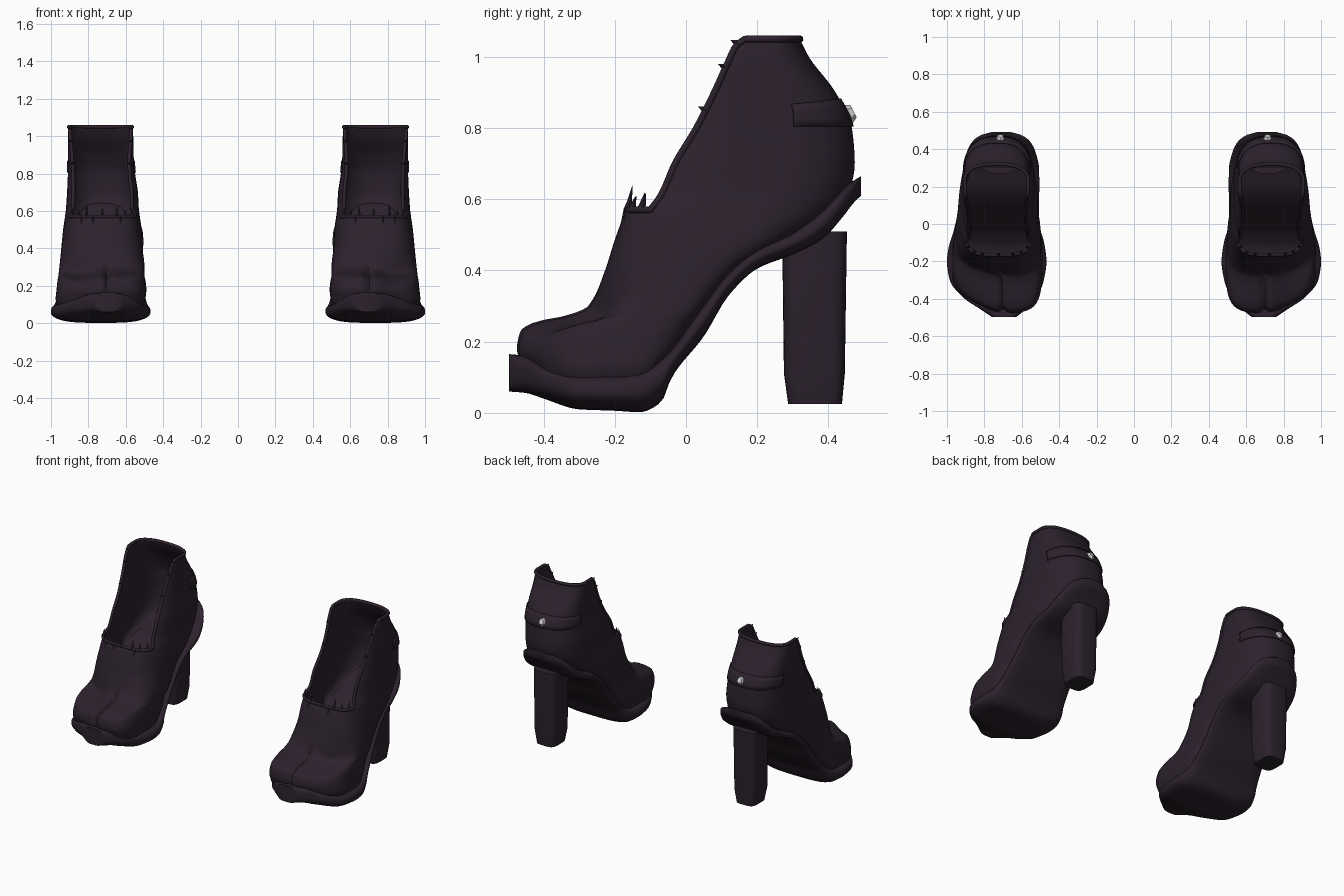
import bpy, bmesh, math
from mathutils import Vector

if "Cube" in bpy.data.objects:
    bpy.data.objects.remove(bpy.data.objects["Cube"])

def material(name, rgb):
    m = bpy.data.materials.new(name)
    m.diffuse_color = (*rgb, 1)
    m.use_nodes = True
    m.node_tree.nodes["Principled BSDF"].inputs["Base Color"].default_value = m.diffuse_color
    return m

LEATHER = material("dark plum leather", (0.025, 0.0155, 0.0265))
SILVER = material("pale silver", (0.62, 0.62, 0.64))

# Horizontal slices of the boot: height, front y, back y, inner x, outer x
SLICES = [
    (0.08, -0.44, -0.08, 0.51, 0.96), (0.13, -0.46, -0.06, 0.495, 0.975),
    (0.18, -0.475, -0.02, 0.49, 0.97), (0.23, -0.465, 0.01, 0.495, 0.965),
    (0.255, -0.425, 0.03, 0.50, 0.96), (0.275, -0.33, 0.045, 0.50, 0.958),
    (0.30, -0.275, 0.06, 0.50, 0.955), (0.40, -0.228, 0.15, 0.51, 0.945),
    (0.50, -0.195, 0.33, 0.515, 0.935), (0.57, -0.165, 0.43, 0.525, 0.925),
    (0.61, -0.11, 0.455, 0.53, 0.92), (0.70, -0.07, 0.474, 0.535, 0.914),
    (0.80, -0.01, 0.466, 0.55, 0.91), (0.90, 0.04, 0.42, 0.558, 0.91),
    (1.00, 0.085, 0.345, 0.56, 0.91), (1.05, 0.11, 0.32, 0.565, 0.905)]
# Open front edge of the collar: height, y
EDGE = [(0.57, -0.10), (0.61, -0.07), (0.70, -0.03), (0.80, 0.03), (0.90, 0.08),
        (1.00, 0.125), (1.03, 0.14), (1.05, 0.165)]
# Sole stations: y, bottom z, top z, inner x, outer x
SOLE = [
    (-0.497, 0.06, 0.165, 0.63, 0.76), (-0.45, 0.056, 0.16, 0.57, 0.83),
    (-0.40, 0.04, 0.135, 0.525, 0.905), (-0.30, 0.010, 0.115, 0.482, 0.985),
    (-0.20, 0.006, 0.115, 0.468, 1.0), (-0.13, 0.002, 0.125, 0.475, 0.992),
    (-0.07, 0.03, 0.16, 0.488, 0.975), (-0.04, 0.10, 0.185, 0.498, 0.965),
    (0.05, 0.215, 0.31, 0.508, 0.945), (0.12, 0.33, 0.40, 0.508, 0.935),
    (0.20, 0.405, 0.465, 0.506, 0.925), (0.30, 0.445, 0.51, 0.508, 0.91),
    (0.38, 0.485, 0.57, 0.525, 0.895), (0.44, 0.55, 0.63, 0.555, 0.865),
    (0.475, 0.595, 0.655, 0.60, 0.82), (0.492, 0.61, 0.665, 0.66, 0.76)]

def table(rows, v):
    """Smooth interpolation through the rows of a table."""
    v = min(max(v, rows[0][0]), rows[-1][0])
    k = max(i for i in range(len(rows) - 1) if rows[i][0] <= v + 1e-9)
    a, b = rows[k], rows[k + 1]
    p, q = rows[max(k - 1, 0)], rows[min(k + 2, len(rows) - 1)]
    h = b[0] - a[0]
    t = (v - a[0]) / h
    def slope(l, m, r, c):
        s = [(y[c] - x[c]) / (y[0] - x[0]) for x, y in ((l, m), (m, r)) if y is not x]
        if len(s) == 2 and s[0] * s[1] <= 0:
            return 0
        return s[0] if len(s) == 1 else 2 * s[0] * s[1] / (s[0] + s[1])
    out = []
    for c in range(1, len(a)):
        m0, m1 = slope(p, a, b, c) * h, slope(a, b, q, c) * h
        out.append((2*t**3 - 3*t**2 + 1) * a[c] + (t**3 - 2*t**2 + t) * m0
                   + (3*t**2 - 2*t**3) * b[c] + (t**3 - t**2) * m1)
    return out

def spow(v, p):
    return math.copysign(abs(v) ** p, v)

def blend(v, v0, v1, a, b):
    t = min(max((v - v0) / (v1 - v0), 0), 1)
    return a + (b - a) * t * t * (3 - 2 * t)

def power(z, front):
    return blend(z, 0.3, 0.6, 0.75, 0.48) if front else blend(z, 0.35, 0.6, 0.4, 0.82)

def boot_point(z, t, off=0.0):
    """Point on the boot surface; t = -90 deg is the front, +90 deg the back."""
    f, b, xi, xo = table(SLICES, z)
    cy = f + 0.57 * (b - f)
    front = math.sin(t) < 0
    p = power(z, front)
    h = (cy - f if front else b - cy) + off
    x = (xi + xo) / 2 + ((xo - xi) / 2 + off) * spow(math.cos(t), p)
    y = cy + h * spow(math.sin(t), p)
    if front and z < 0.46:        # big toe leads, split from the sloping outer toes
        lean = math.sin(t) ** 2
        k = blend(z, 0.27, 0.36, 1, 0)
        x -= 0.055 * blend(z, 0.25, 0.45, 1, 0) * lean
        split = math.exp(-((x - 0.70) / 0.017) ** 2)
        outer = blend(x, 0.70, 0.88, 0, 1)
        y += k * lean * (0.022 * split + 0.03 * outer)
        z -= blend(z, 0.14, 0.25, 0, 1) * blend(z, 0.28, 0.46, 1, 0) * lean * (
            0.018 * split + 0.04 * outer)
    return Vector((x, y, z))

def cut_angle(z, y):
    """Angle from straight ahead at which the slice reaches the given y."""
    f, b, _, _ = table(SLICES, z)
    cy = f + 0.57 * (b - f)
    front = y < cy
    s = spow((y - cy) / (cy - f if front else b - cy), 1 / power(z, front))
    return math.asin(min(max(s, -1), 1)) + math.pi / 2

def finish(name, bm, mat=LEATHER, thick=0, recalc=False, flat=False):
    if recalc:
        bmesh.ops.recalc_face_normals(bm, faces=bm.faces)
    me = bpy.data.meshes.new(name)
    bm.to_mesh(me)
    bm.free()
    ob = bpy.data.objects.new(name, me)
    bpy.context.collection.objects.link(ob)
    me.materials.append(mat)
    for poly in me.polygons:
        poly.use_smooth = not flat
    if not flat:
        me.set_sharp_from_angle(angle=math.radians(50))
    if thick:
        s = ob.modifiers.new("thickness", "SOLIDIFY")
        s.thickness, s.offset = thick, -1
    m = ob.modifiers.new("pair", "MIRROR")
    m.use_mirror_merge = False
    return ob

def bridge(bm, vs, n, closed):
    for a, b in zip(vs, vs[1:]):
        for j in range(n if closed else n - 1):
            k = (j + 1) % len(a)
            bm.faces.new((a[j], a[k], b[k], b[j]))

def loft(rings, closed=False, caps=False):
    bm = bmesh.new()
    vs = [[bm.verts.new(p) for p in r] for r in rings]
    bridge(bm, vs, len(rings[0]), closed)
    if caps:
        bm.faces.new(vs[0])
        bm.faces.new(vs[-1])
    return bm

def arc(z, cut, n, off=0.0):
    a0, a1 = -math.pi / 2 + cut, 1.5 * math.pi - cut
    return [boot_point(z, a0 + (a1 - a0) * i / (n - 1), off) for i in range(n)]

# Upper in one skin: closed foot part, then an ankle collar open at the front
N, F = 91, 60
c0 = cut_angle(0.57, -0.10)
def front_arc(z):
    return [boot_point(z, -math.pi / 2 - c0 + 2 * c0 * i / F) for i in range(F + 1)]
lower = [0.08 + 0.49 * i / 54 for i in range(55)]
heights = [0.57 + 0.48 * i / 36 for i in range(37)]
collar = [arc(z, cut_angle(z, table(EDGE, z)[0]), N) for z in heights]
bm = bmesh.new()
vs = [[bm.verts.new(p) for p in arc(z, c0, N) + front_arc(z)[1:-1]] for z in lower]
bridge(bm, vs, len(vs[0]), True)
top = [vs[-1][:N]] + [[bm.verts.new(p) for p in r] for r in collar[1:]]
bridge(bm, top, N, False)
finish("boot_upper", bm, thick=0.008)

# Piping round the opening
lip = front_arc(0.57)
path = ([r[-1] for r in reversed(collar)] + lip[1:-1] + [r[0] for r in collar]
        + collar[-1][1:-1])
piping = []
for i, p in enumerate(path):
    d = (path[(i + 1) % len(path)] - path[i - 1]).normalized()
    out = Vector((p.x - 0.73, p.y - 0.15, 0.08))
    u = (out - d * out.dot(d)).normalized()
    v = d.cross(u)
    piping.append([p + 0.01 * (u * math.cos(a) + v * math.sin(a))
                   for a in (k * math.pi / 4 for k in range(8))])
finish("opening_piping", loft(piping + piping[:1], closed=True), recalc=True)

# Ragged thread points on the lip and collar edges
bm = bmesh.new()
def spike(p, d, r=0.011):
    d = Vector(d)
    side = Vector((1, 0, 0))
    other = d.cross(side).normalized()
    base = [bm.verts.new(p + r * (side * math.cos(a) + other * math.sin(a)))
            for a in (k * math.tau / 4 for k in range(4))]
    tip = bm.verts.new(p + d)
    bm.faces.new(base)
    for k in range(4):
        bm.faces.new((base[k], base[(k + 1) % 4], tip))
for i, h in zip((7, 17, 25, 30, 36, 44, 54), (0.05, 0.04, 0.06, 0.05, 0.07, 0.04, 0.05)):
    spike(lip[i], (0, 0.012, h))
for i in (22, 32, 41):
    spike(lip[i], (0, -0.022, -0.055))
for k in (21, 30, 35):
    for end in (0, -1):
        spike(collar[k][end], (0, -0.022, 0.01))
finish("thread_points", bm, recalc=True, flat=True)

# Sole running from toe platform up the arch to the heel seat, domed below
rings = []
for i in range(67):
    y = SOLE[0][0] + (SOLE[-1][0] - SOLE[0][0]) * i / 66
    zb, zt, xi, xo = table(SOLE, y)
    rings.append([Vector(((xi + xo) / 2 + (xo - xi) / 2 * spow(math.cos(a), 0.55), y,
                          (zb + zt) / 2 + (zt - zb) / 2
                          * spow(math.sin(a), 0.6 if math.sin(a) > 0 else 0.85)))
                  for a in (k * math.tau / 48 for k in range(48))])
finish("sole", loft(rings, closed=True, caps=True), recalc=True)

# Tapered block heel with rounded upright corners
def heel_ring(z, y0, y1, w):
    return [Vector((0.72 + w * spow(math.cos(a), 0.5), (y0 + y1) / 2
                    + (y1 - y0) / 2 * spow(math.sin(a), 0.5), z))
            for a in (k * math.tau / 32 for k in range(32))]
finish("block_heel", loft([heel_ring(0.025, 0.287, 0.438, 0.066),
                           heel_ring(0.11, 0.275, 0.446, 0.081),
                           heel_ring(0.51, 0.27, 0.452, 0.085)], closed=True, caps=True),
       recalc=True)

# Strap round the back of the ankle with a stud
cut = cut_angle(0.84, 0.30)
strap = []
for k in range(4):
    row = []
    for i in range(40):
        t = -math.pi / 2 + cut + (2 * math.pi - 2 * cut) * i / 39
        z = 0.805 + 0.06 * k / 3 + 0.006 * k * max(math.sin(t), 0)
        row.append(boot_point(z, t, 0.006))
    strap.append(row)
finish("heel_strap", loft(strap), thick=0.006)

bm = bmesh.new()
bmesh.ops.create_cone(bm, cap_ends=True, segments=6, radius1=0.028, radius2=0.017, depth=0.02)
for v in bm.verts:
    x, h, d = v.co
    v.co = Vector((0.715 + x, 0.461 + d - 0.5 * h, 0.842 + h + 0.5 * d))
finish("strap_stud", bm, SILVER, recalc=True, flat=True)
